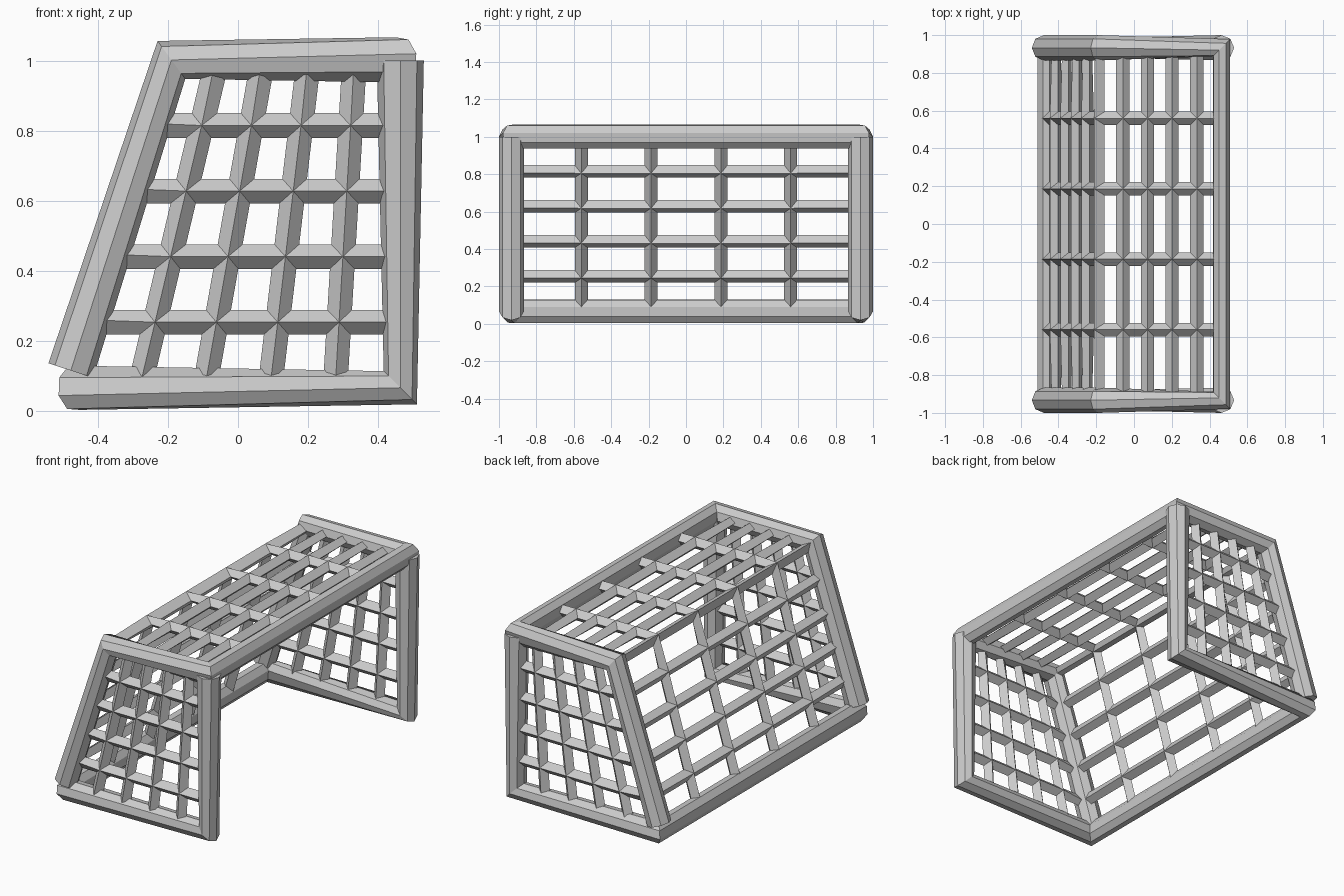
import bpy, bmesh
from mathutils import Vector

if "Cube" in bpy.data.objects:
    bpy.data.objects.remove(bpy.data.objects["Cube"])

R = 0.067            # pipe radius
W = 0.933            # half width between posts
FRONT, BACK, RIDGE = 0.463, -0.467, -0.19
LOW, HIGH = 0.067, 1.002


def pipe(name, side_path):
    """Octagonal pipe following a side path, across, and back along its mirror."""
    pts = [(x, -W, z) for x, z in side_path]
    pts += [(x, W, z) for x, z in reversed(side_path)]
    cu = bpy.data.curves.new(name, 'CURVE')
    cu.dimensions = '3D'
    cu.fill_mode = 'FULL'
    cu.bevel_depth = R
    cu.bevel_resolution = 2
    cu.use_fill_caps = True
    sp = cu.splines.new('POLY')
    sp.points.add(len(pts) - 1)
    for p, co in zip(sp.points, pts):
        p.co = (*co, 1)
    sp.use_smooth = False
    ob = bpy.data.objects.new(name, cu)
    bpy.context.collection.objects.link(ob)
    return ob


# Front posts joined to the ground frame
pipe("posts_and_ground_frame", [(FRONT, 1.0), (FRONT, LOW), (BACK, LOW)])
# Sloping back supports joined to the top frame and crossbar
pipe("back_supports_and_crossbar", [(-0.477, 0.116), (RIDGE, HIGH), (FRONT, HIGH)])


# Net: four panels of 5 x 5 cells turned into a lattice
def panel(bm, a, b, c, d, n=5):
    a, b, c, d = map(Vector, (a, b, c, d))
    grid = [[bm.verts.new(a.lerp(b, i / n).lerp(d.lerp(c, i / n), j / n))
             for i in range(n + 1)] for j in range(n + 1)]
    for j in range(n):
        for i in range(n):
            bm.faces.new((grid[j][i], grid[j][i + 1],
                          grid[j + 1][i + 1], grid[j + 1][i]))


bm = bmesh.new()
for y in (-W, W):
    panel(bm, (BACK, y, LOW), (FRONT, y, LOW), (FRONT, y, HIGH), (RIDGE, y, HIGH))
panel(bm, (BACK, -W, LOW), (BACK, W, LOW), (RIDGE, W, HIGH), (RIDGE, -W, HIGH))
panel(bm, (RIDGE, -W, HIGH), (RIDGE, W, HIGH), (FRONT, W, HIGH), (FRONT, -W, HIGH))
bmesh.ops.remove_doubles(bm, verts=bm.verts, dist=0.001)
bmesh.ops.recalc_face_normals(bm, faces=bm.faces)
me = bpy.data.meshes.new("net")
bm.to_mesh(me)
bm.free()
net = bpy.data.objects.new("net", me)
bpy.context.collection.objects.link(net)
wire = net.modifiers.new("lattice", 'WIREFRAME')
wire.thickness = 0.07
wire.use_even_offset = True
wire.use_boundary = False
wire.use_replace = True
